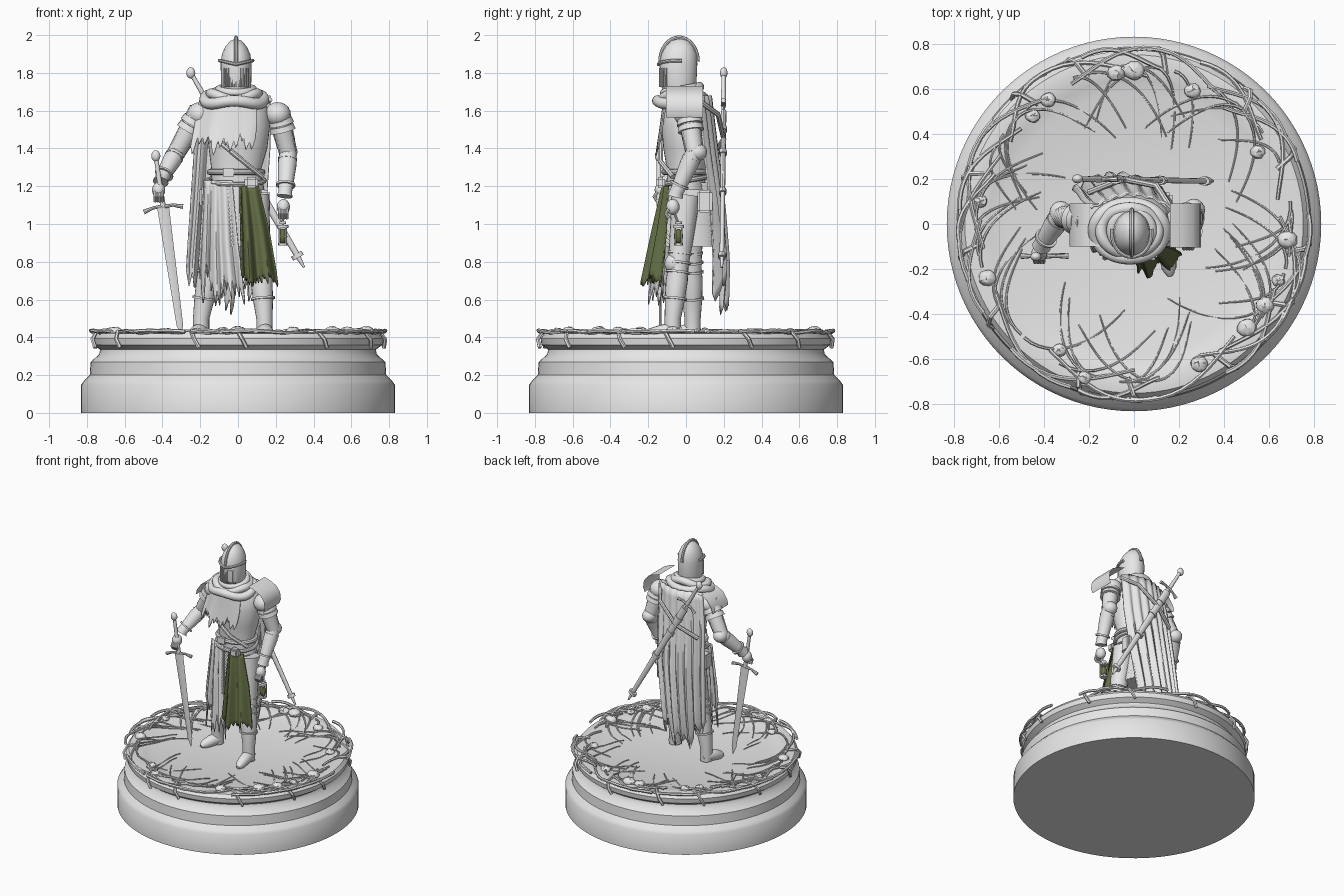
import bpy, bmesh, math, random
from mathutils import Vector, Matrix, Quaternion, Euler

random.seed(4)
if "Cube" in bpy.data.objects:
    bpy.data.objects.remove(bpy.data.objects["Cube"])


def material(name, rgb):
    m = bpy.data.materials.new(name)
    m.use_nodes = True
    m.diffuse_color = (*rgb, 1)
    m.node_tree.nodes["Principled BSDF"].inputs["Base Color"].default_value = (*rgb, 1)
    return m


GREY = material("stone_grey", (0.8, 0.8, 0.8))
GREEN = material("moss_green", (0.125, 0.155, 0.06))


def finish(name, bm, mat=GREY, angle=40):
    bmesh.ops.recalc_face_normals(bm, faces=bm.faces[:])
    for f in bm.faces:
        f.smooth = True
    for e in bm.edges:
        e.smooth = e.calc_face_angle(0) < math.radians(angle)
    me = bpy.data.meshes.new(name)
    bm.to_mesh(me)
    bm.free()
    me.materials.append(mat)
    ob = bpy.data.objects.new(name, me)
    bpy.context.collection.objects.link(ob)
    return ob


def tube(bm, pts, radii, n=14, flat=False, closed=False, bump=0):
    """Sweep an ellipse along a path; flat keeps the rings horizontal."""
    pts = [Vector(p) for p in pts]
    m = len(pts)
    if isinstance(radii, (int, float)):
        radii = [radii] * m
    rings, last, q = [], Vector((0, 0, 1)), Quaternion()
    for i, p in enumerate(pts):
        a = pts[i - 1] if i or closed else p
        b = pts[(i + 1) % m] if i < m - 1 or closed else p
        t = (b - a).normalized()
        if not flat:
            q = last.rotation_difference(t) @ q
            last = t
        rx, ry = radii[i] if isinstance(radii[i], tuple) else (radii[i], radii[i])
        ring = []
        for k in range(n):
            c, w = 2 * math.pi * k / n, 1 + bump * (-1) ** (k + i)
            ring.append(bm.verts.new(p + q @ Vector((rx * w * math.cos(c), ry * w * math.sin(c), 0))))
        rings.append(ring)
    for i in range(m if closed else m - 1):
        r, s = rings[i], rings[(i + 1) % m]
        for k in range(n):
            bm.faces.new((r[k], r[(k + 1) % n], s[(k + 1) % n], s[k]))
    if not closed:
        bm.faces.new(rings[0][::-1])
        bm.faces.new(rings[-1])


def box(bm, loc, size, rot=(0, 0, 0)):
    bmesh.ops.create_cube(bm, size=1, matrix=Matrix.LocRotScale(Vector(loc), Euler(rot), Vector(size)))


def ball(bm, loc, size, rough=0):
    got = bmesh.ops.create_uvsphere(bm, u_segments=16, v_segments=10, radius=1,
                                    matrix=Matrix.LocRotScale(Vector(loc), None, Vector(size)))
    for v in got["verts"]:
        v.co += Vector([random.uniform(-rough, rough) for _ in range(3)])


def part(name, fn, *args, mat=GREY, **kw):
    bm = bmesh.new()
    fn(bm, *args, **kw)
    return finish(name, bm, mat)


def loft(name, rows, n=32, **kw):
    """Horizontal rings given as x, y, z, half width, half depth."""
    return part(name, tube, [r[:3] for r in rows], [tuple(r[3:]) for r in rows], n=n, flat=True, **kw)


def ellipse(x, y, z, rx, ry, tilt=0, wave=0, n=40):
    ang = [2 * math.pi * k / n for k in range(n)]
    return [(x + rx * math.cos(a), y + ry * math.sin(a),
             z + tilt * math.sin(a) + wave * math.sin(3 * a)) for a in ang]


def mail(name, a, b, ra, rb, steps=22, n=36):
    ts = [i / steps for i in range(steps + 1)]
    pts = [Vector(a).lerp(Vector(b), t) for t in ts]
    rad = [(ra[0] + (rb[0] - ra[0]) * t, ra[1] + (rb[1] - ra[1]) * t) for t in ts]
    part(name, tube, pts, rad, n=n, bump=0.04)


def cloth(name, rows, mat=GREY, folds=4, amp=0.012, ragged=0.15, bow=0, nu=48, nv=16):
    """Hanging cloth between rows of left x, left y, right x, right y, z."""
    bm, cols, cut = bmesh.new(), [], 0
    for i in range(nu + 1):
        u = i / nu
        if i % 4 == 0:
            cut = random.uniform(0, ragged)
        length = 1 - cut - ragged * 0.25 * abs(i % 4 - 2)
        col = []
        for j in range(nv + 1):
            s = j / nv * length * (len(rows) - 1)
            k = min(int(s), len(rows) - 2)
            xl, yl, xr, yr, z = [p + (q - p) * (s - k) for p, q in zip(rows[k], rows[k + 1])]
            fold = amp * (0.3 + j / nv) * math.sin(2 * math.pi * folds * u + math.sin(5 * u))
            col.append(bm.verts.new((xl + (xr - xl) * u, yl + (yr - yl) * u + bow * math.sin(math.pi * u) + fold, z)))
        cols.append(col)
    for a, b in zip(cols, cols[1:]):
        for j in range(nv):
            bm.faces.new((a[j], b[j], b[j + 1], a[j + 1]))
    mod = finish(name, bm, mat).modifiers.new("thickness", "SOLIDIFY")
    mod.thickness, mod.offset = 0.008, 0


# Round plinth with raised rim
profile = [(0.83, 0), (0.83, 0.15), (0.815, 0.17), (0.785, 0.2), (0.78, 0.27), (0.735, 0.31), (0.73, 0.335),
           (0.765, 0.36), (0.77, 0.395), (0.75, 0.42), (0.7, 0.425), (0.64, 0.41), (0.58, 0.395), (0.02, 0.39)]
loft("plinth", [(0, 0, z, r, r) for r, z in profile], n=96)


def ground(r):
    return 0.395 + 0.035 * max(0, min(1, (r - 0.56) / 0.12))


# Brambles: runners along the rim, tapering shoots inward, hooks over the edge
def bramble(bm, a, span, r0, r1, thick, thin, curl=0.0):
    pts, rad = [], []
    for i in range(13):
        t = i / 12
        c = a + span * t
        r = r0 + (r1 - r0) * t ** 1.3 + curl * math.sin(t * 5)
        pts.append((r * math.cos(c), r * math.sin(c), ground(r) + 0.006 * math.sin(9 * t)))
        rad.append(thick + (thin - thick) * t)
    tube(bm, pts, rad, n=6)


bm = bmesh.new()
for k in range(26):
    a = 2 * math.pi * (k + random.random()) / 26
    way = random.choice((-1, 1))
    bramble(bm, a, way * random.uniform(0.45, 0.8), 0.775, random.uniform(0.66, 0.72), 0.011, 0.008, 0.02)
    for _ in range(2):
        bramble(bm, a + random.random() * 0.3, way * random.uniform(0.3, 0.7), 0.7,
                random.uniform(0.38, 0.56), 0.007, 0.003, 0.02)
    if k % 2:
        tube(bm, [(r * math.cos(a + s), r * math.sin(a + s), z) for r, z, s in
                  ((0.68, 0.425, 0), (0.76, 0.43, 0.04), (0.785, 0.39, 0.07), (0.775, 0.345, 0.1))], 0.011, n=6)
finish("brambles", bm)

# Stones scattered on the rim
bm = bmesh.new()
for x, y in ((-.45, .48), (-.38, .55), (-.08, .67), (0, .68), (.26, .59), (.55, .32), (.68, -.07), (.64, -.25),
             (.58, -.36), (.5, -.46), (.29, -.62), (-.33, -.56), (-.22, -.68), (-.65, -.24), (-.68, .1)):
    s = random.uniform(0.025, 0.042)
    ball(bm, (x, y, ground(math.hypot(x, y))), (s * 1.1, s, s * 0.7), rough=0.003)
finish("stones", bm)

# Legs, knee guards and boots
for side, foot, hip, toe in (("right", (-.195, .035), (-.09, .02), (-.25, -.09)),
                             ("left", (.14, -.07), (.09, 0), (.16, -.23))):
    F, H = Vector((*foot, 0)), Vector((*hip, 0))
    at = lambda z: F.lerp(H, max(0, z - 0.5) / 0.65) + Vector((0, 0, z))
    bm = bmesh.new()
    tube(bm, [at(z) for z in (0.4, 0.5, 0.6, 0.7, 0.78, 0.9, 1.15)],
         [0.043, 0.043, 0.053, 0.058, 0.053, 0.062, 0.075], n=20)
    for z in (0.6, 0.74, 0.79, 0.84):
        tube(bm, [at(z), at(z + 0.012)], 0.064, n=20)
    ball(bm, at(0.79) + Vector((0, -0.025, 0)), (0.055, 0.05, 0.055))
    finish(side + "_leg", bm)
    T = Vector((*toe, 0))
    part(side + "_boot", tube, [F.lerp(T, t) + Vector((0, 0, z)) for t, z in
                                ((-.25, .43), (0, .435), (.4, .425), (.8, .412), (1, .405))],
         [0.03, 0.045, 0.04, 0.032, 0.012])

# Torso, mail skirt and belts
loft("breastplate", [(0, 0, 1.18, .14, .105), (-.01, 0, 1.28, .13, .1), (0, 0, 1.4, .155, .12),
                     (0, 0, 1.52, .17, .13), (0, 0, 1.62, .155, .115), (-.01, -.02, 1.7, .07, .07)])
mail("mail_skirt", (-.01, .02, 1.22), (-.01, .02, .88), (.14, .1), (.16, .115), steps=34, n=64)
bm = bmesh.new()
tube(bm, ellipse(-.01, 0, 1.275, .14, .115), (0.016), n=8, closed=True)
tube(bm, ellipse(-.01, 0, 1.23, .15, .12, tilt=.02), 0.013, n=8, closed=True)
tube(bm, [(-.16, -.06, 1.49), (-.08, -.135, 1.42), (.03, -.135, 1.33), (.13, -.07, 1.25)], 0.014, n=8)
box(bm, (-.05, -.125, 1.275), (.06, .02, .045))
finish("belts", bm)
bm = bmesh.new()
for loc, size in (((.07, -.135, 1.22), (.07, .05, .06)), ((-.17, .02, 1.14), (.07, .09, .11)),
                  ((.14, .1, 1.12), (.06, .08, .12))):
    box(bm, loc, size)
bmesh.ops.bevel(bm, geom=bm.edges[:], offset=0.012, segments=2, affect="EDGES")
finish("pouches", bm)

# Cloth: cape, tabards and chest drape
cloth("cape", [(-.19, .07, .17, .07, 1.68), (-.23, .1, .17, .1, 1.4), (-.25, .13, .15, .14, 1.1),
               (-.27, .15, .1, .16, .8), (-.28, .14, .06, .15, .51)], folds=7, amp=0.015, ragged=0.14, bow=0.06)
cloth("grey_tabard", [(-.18, -.06, -.03, -.12, 1.23), (-.2, -.09, 0, -.15, .9), (-.22, -.1, .05, -.19, .54)],
      folds=4, amp=0.014, ragged=0.25)
cloth("green_tabard", [(.01, -.125, .11, -.1, 1.2), (.015, -.18, .17, -.12, .95), (.02, -.235, .22, -.16, .66)],
      mat=GREEN, folds=2.5, amp=0.02, ragged=0.1)
cloth("chest_drape", [(-.2, -.02, .1, -.1, 1.67), (-.23, -.05, .1, -.12, 1.52), (-.26, -.09, .08, -.14, 1.36)],
      folds=2, amp=0.006, ragged=0.25, bow=-0.05)
bm = bmesh.new()
tube(bm, ellipse(-.02, -.03, 1.66, .155, .12, .02, .012), 0.03, closed=True)
tube(bm, ellipse(-.02, -.03, 1.69, .125, .1, .025, -.01), 0.027, closed=True)
tube(bm, ellipse(-.01, -.03, 1.71, .09, .085, .015), 0.022, closed=True)
finish("scarf", bm)

# Helmet with crest, brow band and breathing bars
loft("helmet", [(-.01, -.035, 1.69, .07, .08), (-.01, -.04, 1.74, .08, .095), (-.01, -.04, 1.85, .082, .1),
                (-.01, -.037, 1.9, .075, .093), (-.01, -.035, 1.94, .056, .073), (-.01, -.033, 1.97, .03, .045),
                (-.01, -.03, 1.98, .005, .01)])
bm = bmesh.new()
crest = [math.radians(d) for d in range(-10, 181, 10)]
tube(bm, [(-.01, -.037 - .1 * math.cos(a), 1.86 + .128 * math.sin(a)) for a in crest], 0.01, n=8)
tube(bm, [(-.01 + .088 * math.sin(a), -.04 - .106 * math.cos(a), 1.845 + .02 * abs(math.sin(a)))
          for a in [math.radians(d) for d in range(-100, 101, 10)]], 0.009, n=8)
for k in range(-5, 6):
    a = k * 0.17
    box(bm, (-.01 + .081 * math.sin(a), -.04 - .097 * math.cos(a), 1.775), (.007, .012, .1), (0, 0, a))
finish("helmet_trim", bm)

# Arms, elbow guards, hands
ARMS = {"right": ((-.2, .01, 1.6), (-.325, .035, 1.38), (-.405, -.085, 1.24), (-.42, -.13, 1.18)),
        "left": ((.21, .01, 1.6), (.265, .045, 1.38), (.25, -.05, 1.17), (.24, -.07, 1.09))}
for side, joints in ARMS.items():
    s, e, w, h = [Vector(p) for p in joints]
    mail(side + "_mail_sleeve", s, e, (.06, .06), (.047, .047))
    bm = bmesh.new()
    tube(bm, [e, e.lerp(w, .3), w, w.lerp(h, .3)], [.045, .05, .036, .042], n=18)
    for t in (0.15, 0.8):
        tube(bm, [e.lerp(w, t), e.lerp(w, t + .05)], 0.051, n=18)
    ball(bm, e + Vector((0, .015, 0)), (.05, .052, .047))
    ball(bm, h, (.035, .036, .042))
    for k in range(4):
        p = h + Vector((0.012 * (k - 1.5), -0.02, -0.01))
        tube(bm, [p, p + Vector((0, -.018, -.025)), p + Vector((0, 0, -.05))], 0.01, n=8)
    ball(bm, s + Vector((0, 0, -.02)), (.07, .075, .065))
    for t in (0.2, 0.36):
        tube(bm, [s.lerp(e, t), s.lerp(e, t + .13)], [.064, .07], n=20)
    finish(side + "_arm", bm)


# Shoulder plates: arched strips
def arch(bm, line, y0, y1):
    rows = [[bm.verts.new((x, y, z)) for x, z in line] for y in (y0, y1)]
    for k in range(len(line) - 1):
        bm.faces.new((rows[0][k], rows[0][k + 1], rows[1][k + 1], rows[1][k]))
    bmesh.ops.solidify(bm, geom=bm.faces[:], thickness=0.012)


part("left_shoulder_plate", arch, [(.16, 1.73), (.21, 1.715), (.26, 1.69), (.29, 1.65), (.297, 1.6), (.285, 1.565)],
     -.105, .09)
part("right_shoulder_plate", arch, [(-.14, 1.67), (-.19, 1.665), (-.24, 1.64), (-.275, 1.59), (-.285, 1.55)], -.1, .09)


# Swords share one hilt builder
def sword(bm, pommel, tip, grip, guard, blade):
    p, t = Vector(pommel), Vector(tip)
    d = (t - p).normalized()
    g = p + d * grip
    cross = Vector((d.z, 0, -d.x)) * guard
    ball(bm, p, (.024, .02, .03))
    tube(bm, [p, g], [.011, .015], n=10)
    tube(bm, [g - cross + d * .015, g - cross * .5, g, g + cross * .5, g + cross + d * .015],
         [.013, .008, .012, .008, .013], n=8)
    tube(bm, [g, g.lerp(t, .92), t], [(blade, .009), (blade * .55, .007), .002], n=4)


part("hand_sword", sword, (-.435, -.145, 1.36), (-.3, -.135, .41), .27, .105, .032)
bm = bmesh.new()
sword(bm, (-.25, .2, 1.8), (.35, .19, .77), .2, .08, .02)
tube(bm, [(-.13, .2, 1.595), (.31, .19, .84), (.35, .19, .77)], [(.028, .014), (.016, .012), .006], n=12)
for t in (0.28, 0.4, 0.6, 0.93):
    p, q = [Vector((-.25, .2, 1.8)).lerp(Vector((.35, .19, .77)), s) for s in (t, t + .02)]
    tube(bm, [p, q], [(.032, .02), (.032, .02)], n=12)
tube(bm, [(.17, .06, 1.66), (.1, .17, 1.58), (-.05, .2, 1.45), (-.2, .14, 1.36)], (0.014), n=8)
finish("back_sword_and_scabbard", bm)

# Hanging flask
part("flask_body", ball, (.237, -.04, .935), (.024, .024, .04), mat=GREEN)
bm = bmesh.new()
for z, r in ((.885, .024), (.98, .03), (1.0, .018)):
    tube(bm, [(.237, -.04, z), (.237, -.04, z + .014)], r)
for k in range(4):
    a = math.pi * (k / 2 + 0.25)
    tube(bm, [(.237 + .025 * math.cos(a), -.04 + .025 * math.sin(a), z) for z in (.89, .99)], .005, n=6)
tube(bm, [(.237, -.04, 1.0), (.24, -.07, 1.08)], .007, n=8)
finish("flask_frame", bm)
